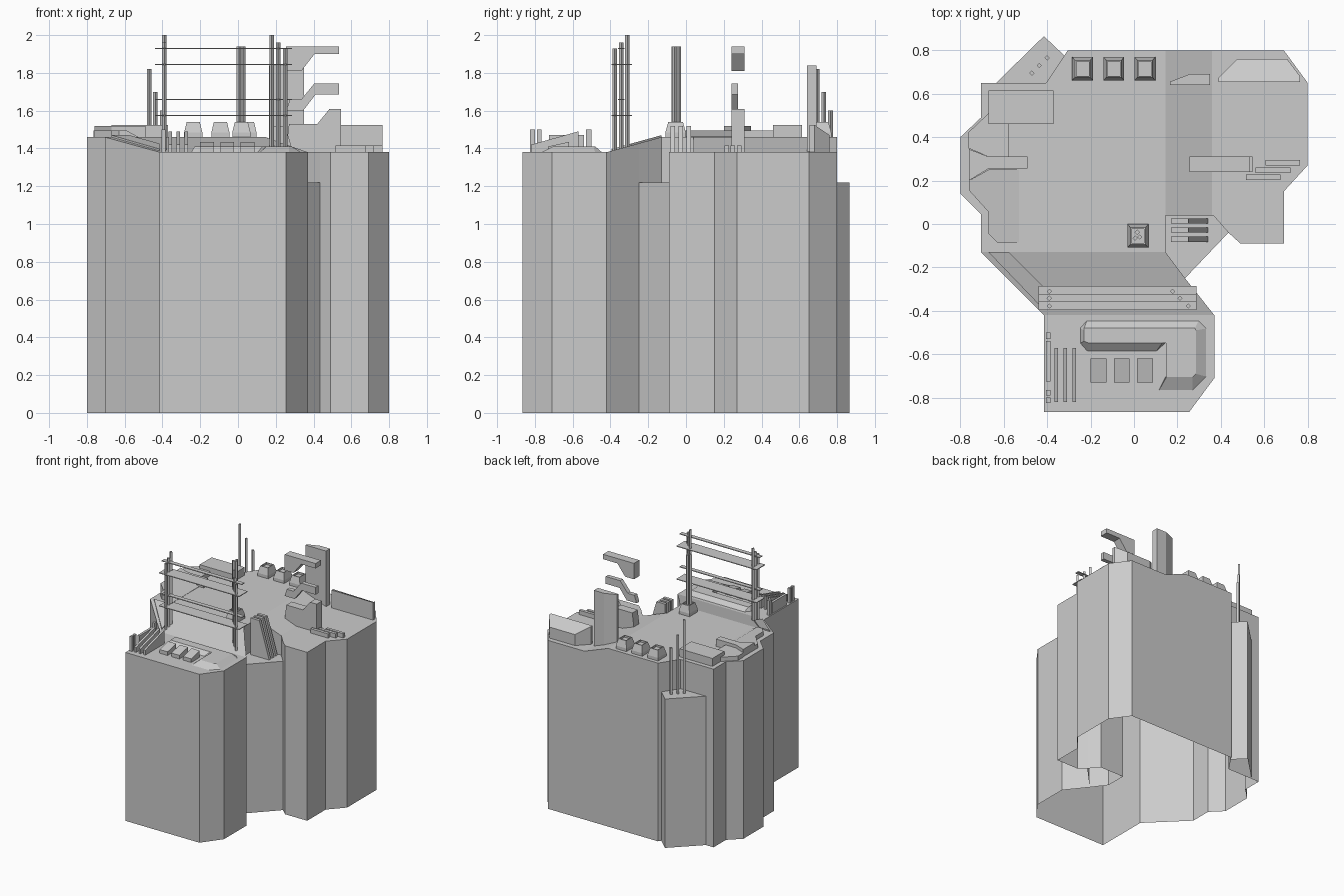
import bpy, bmesh, math

if "Cube" in bpy.data.objects:
    bpy.data.objects.remove(bpy.data.objects["Cube"])


def finish(name, bm):
    bmesh.ops.recalc_face_normals(bm, faces=bm.faces[:])
    me = bpy.data.meshes.new(name)
    bm.to_mesh(me)
    bm.free()
    ob = bpy.data.objects.new(name, me)
    bpy.context.collection.objects.link(ob)
    return ob


def prism_bm(pts, a, b, axis='z'):
    """Extrude a 2D outline from a to b along an axis."""
    put = {'z': lambda p, h: (p[0], p[1], h),
           'y': lambda p, h: (p[0], h, p[1]),
           'x': lambda p, h: (h, p[0], p[1])}[axis]
    bm = bmesh.new()
    lo = [bm.verts.new(put(p, a)) for p in pts]
    hi = [bm.verts.new(put(p, b)) for p in pts]
    base = bm.faces.new(lo)
    bm.faces.new(hi)
    n = len(pts)
    for i in range(n):
        j = (i + 1) % n
        bm.faces.new((lo[i], lo[j], hi[j], hi[i]))
    bmesh.ops.recalc_face_normals(bm, faces=bm.faces[:])
    return bm, base


def prism(name, pts, a, b, axis='z', open_base=False):
    bm, base = prism_bm(pts, a, b, axis)
    if open_base:
        bmesh.ops.recalc_face_normals(bm, faces=bm.faces[:])
        bm.faces.remove(base)
    return finish(name, bm)


def box(name, x0, x1, y0, y1, z0, z1):
    return prism(name, [(x0, y0), (x1, y0), (x1, y1), (x0, y1)], z0, z1)


def post(name, x, y, z0, z1, r=0.012):
    return prism(name, [(x - r, y), (x, y - r), (x + r, y), (x, y + r)], z0, z1)


# main tower shell, open underneath, with a raised sloping deck
outline = [(-.415, -.865), (.255, -.865), (.37, -.71), (.37, -.42), (.235, -.25),
           (.145, -.13), (.145, .04), (.365, .04), (.435, -.04), (.49, -.09),
           (.69, -.09), (.69, .15), (.80, .27), (.80, .65), (.69, .80),
           (-.305, .80), (-.405, .65), (-.705, .65), (-.705, .49), (-.80, .40),
           (-.80, .14), (-.705, .045), (-.705, -.13), (-.415, -.42)]
bm, base = prism_bm(outline, 0, 1.38)
bm.faces.remove(base)
for co, no in (((.146, 0, 0), (1, 0, 0)), ((.36, 0, 0), (1, 0, 0)),
               ((0, -.13, 0), (0, 1, 0)), ((0, -.42, 0), (0, 1, 0))):
    tops = [f for f in bm.faces if f.normal.z > .9]
    geom = set(tops) | {e for f in tops for e in f.edges} | {v for f in tops for v in f.verts}
    bmesh.ops.bisect_plane(bm, geom=list(geom), dist=1e-5, plane_co=co, plane_no=no)
    bm.normal_update()
for v in bm.verts:
    if v.co.z > 1:
        t = (v.co.y + .42) / .29 if v.co.y < -.129 else (.36 - v.co.x) / .214
        v.co.z += .08 * max(0, min(1, t))
finish("tower_shell", bm)

# lower shafts set into the corners
prism("rear_shaft", [(-.635, .65), (-.405, .65), (-.32, .775), (-.415, .865)], 0, 1.22, open_base=True)
prism("side_shaft", [(.145, .04), (.145, -.13), (.235, -.25), (.435, -.04), (.365, .04)],
      0, 1.22, open_base=True)
for i in range(3):
    y = .002 - .042 * i
    prism(f"shaft_fin_{i}", [(.17, 1.22), (.34, 1.22), (.25, 1.52), (.17, 1.52)], y, y + .024, 'y')

# sloping kerb along the front left diagonal
kerb = prism("kerb", [(-.67, -.13), (-.575, -.13), (-.415, -.29), (-.415, -.395)], 1.36, 1.39)
for v in kerb.data.vertices:
    if v.co.z > 1.37:
        v.co.z = 1.39 + .08 * (v.co.y + .42) / .29


# roof vents with tapered caps and a sunken top
def vent(name, cx, cy):
    bm = bmesh.new()
    w, d = .048, .054
    rings = []
    for s, z in ((1, 1.38), (1, 1.485), (.72, 1.54), (.6, 1.54), (.6, 1.525)):
        rings.append([bm.verts.new((cx + sx * w * s, cy + sy * d * s, z))
                      for sx, sy in ((-1, -1), (1, -1), (1, 1), (-1, 1))])
    for a, b in zip(rings, rings[1:]):
        for i in range(4):
            j = (i + 1) % 4
            bm.faces.new((a[i], a[j], b[j], b[i]))
    bm.faces.new(rings[-1])
    bm.faces.new(rings[0][::-1])
    finish(name, bm)


for i, (x, y) in enumerate([(-.237, .715), (-.093, .715), (.05, .715), (.018, -.055)]):
    vent(f"roof_vent_{i}", x, y)

# antennas
for i, (x, y, top, z0) in enumerate([
        (.015, -.038, 1.94, 1.5), (.005, -.065, 1.94, 1.5), (.027, -.06, 1.94, 1.5),
        (-.47, .695, 1.82, 1.2), (-.437, .73, 1.70, 1.2), (-.40, .765, 1.60, 1.2)]):
    post(f"antenna_{i}", x, y, z0, top)

# rack of planks on six posts
for i, (y, top, xr) in enumerate([(-.31, 2.0, .178), (-.342, 1.96, .212), (-.378, 1.93, .25)]):
    post(f"rack_post_left_{i}", -.39, y, 1.38, top)
    post(f"rack_post_right_{i}", xr, y, 1.38, top)
for i, (z, y0, y1) in enumerate([(1.93, -.36, -.325), (1.845, -.395, -.285),
                                 (1.66, -.36, -.325), (1.575, -.395, -.285)]):
    box(f"rack_plank_{i}", -.44, .287, y0, y1, z - .003, z + .003)

# right rear slab, sloped block and low steps
prism("tall_slab", [(.165, .64), (.35, .64), (.35, .692), (.26, .692), (.165, .655)], 1.36, 1.84)
block = prism("sloped_block", [(.39, .655), (.765, .655), (.765, .68), (.705, .76), (.475, .76), (.39, .675)],
              1.37, 1.525)
for v in block.data.vertices:
    if v.co.z > 1.4 and v.co.y > .7:
        v.co.z = 1.47
for i, (x, y, z) in enumerate([(.605, .27, 1.415), (.56, .236, 1.415), (.515, .203, 1.415)]):
    box(f"low_step_{i}", x, x + .16, y, y + .024, 1.37, z)

# stacked bent brackets, two of them floating
prism("bracket_base", [(.25, 1.37), (.545, 1.37), (.545, 1.61), (.485, 1.61), (.42, 1.53), (.27, 1.53)],
      .24, .31, 'y')
prism("bracket_middle", [(.255, 1.60), (.345, 1.60), (.41, 1.685), (.535, 1.685), (.535, 1.745),
                         (.405, 1.745), (.335, 1.66), (.275, 1.66)], .24, .275, 'y')
prism("bracket_top", [(.255, 1.81), (.335, 1.81), (.405, 1.90), (.535, 1.90), (.535, 1.94), (.255, 1.94)],
      .24, .31, 'y')

# left deck units
box("rear_left_box", -.67, -.37, .46, .615, 1.40, 1.525)
prism("left_bay_rear", [(-.765, .35), (-.67, .31), (-.575, .31), (-.575, .51), (-.67, .51), (-.765, .42)],
      1.40, 1.495)
bay = prism("left_bay_front", [(-.76, .20), (-.76, .155), (-.67, .055), (-.67, -.045), (-.63, -.085), (-.59, -.085),
                               (-.53, -.085), (-.53, .25), (-.59, .25), (-.67, .25)], 1.40, 1.495)
for v in bay.data.vertices:
    if v.co.z > 1.45 and v.co.x > -.55:
        v.co.z = 1.462
prism("left_arm", [(-.76, .20), (-.67, .255), (-.49, .255), (-.49, .31), (-.67, .31), (-.76, .345)],
      1.40, 1.52)

# hooked plinth on the front roof with bevelled rim
low = [(-.215, -.44), (.30, -.44), (.34, -.48), (.34, -.705), (.27, -.775), (.11, -.775),
       (.147, -.705), (.147, -.548), (.10, -.59), (-.215, -.59), (-.25, -.55), (-.25, -.48)]
high = [(-.23, -.48), (.28, -.48), (.285, -.49), (.285, -.69), (.27, -.705), (.15, -.705),
        (.147, -.70), (.147, -.548), (.13, -.548), (-.21, -.548), (-.23, -.54), (-.23, -.49)]
plinth = prism("front_plinth", low, 1.375, 1.41)
for i, p in enumerate(high):
    plinth.data.vertices[len(low) + i].co = (p[0], p[1], 1.41)

# three tilted hatches
for i in range(3):
    x = -.2 + .107 * i
    prism(f"hatch_{i}", [(-.73, 1.37), (-.62, 1.37), (-.62, 1.435), (-.73, 1.41)], x, x + .073, 'x')

# fins and edge blocks on the front left
for i in range(3):
    x = -.367 + .042 * i
    prism(f"edge_fin_{i}", [(-.82, 1.37), (-.57, 1.37), (-.57, 1.49), (-.82, 1.42)], x, x + .017, 'x')
for i, (y0, y1, z) in enumerate([(-.53, -.50, 1.50), (-.725, -.54, 1.47), (-.79, -.765, 1.50), (-.825, -.80, 1.50)]):
    box(f"edge_block_{i}", -.405, -.385, y0, y1, 1.37, z)
